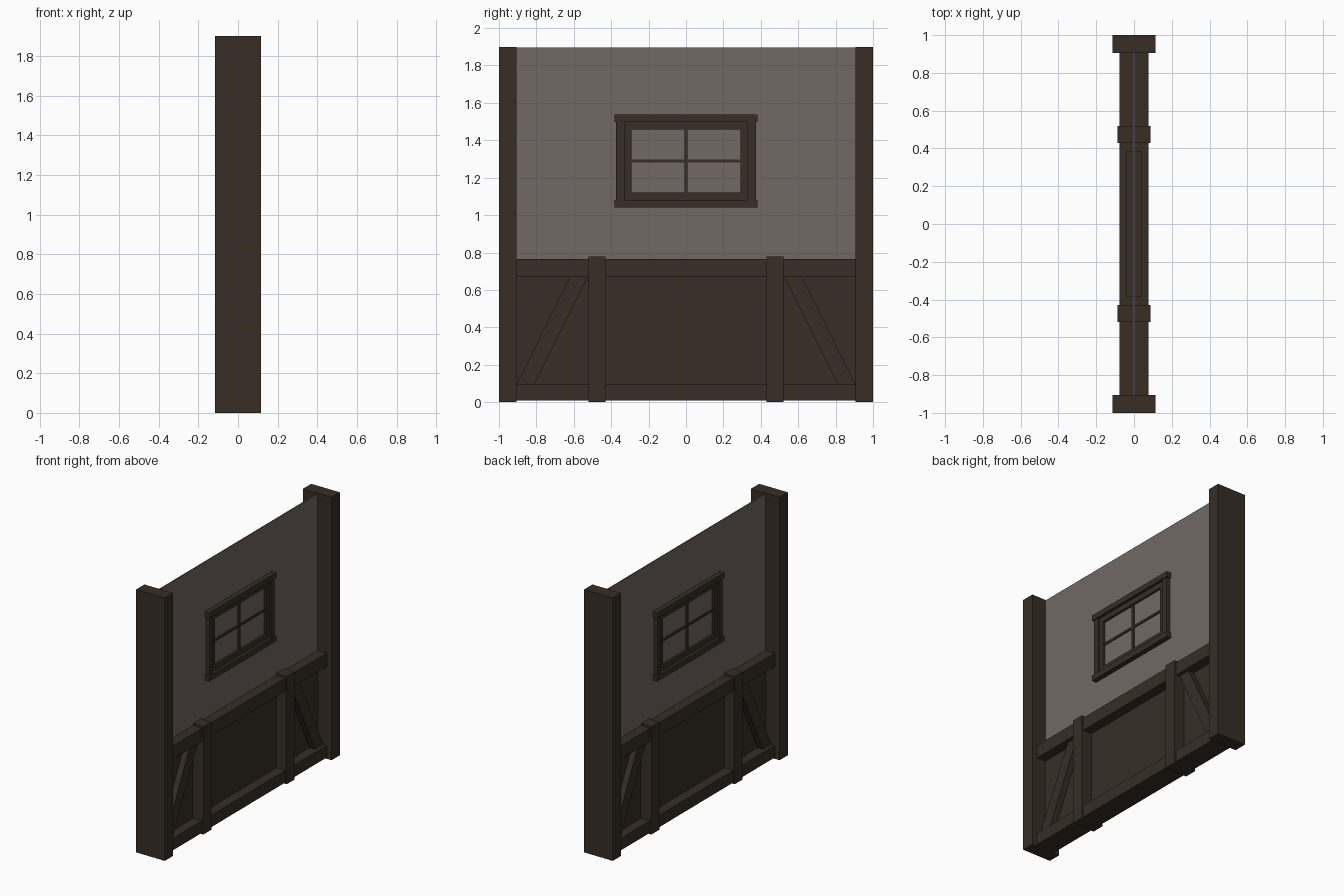
import bpy, bmesh

if "Cube" in bpy.data.objects:
    bpy.data.objects.remove(bpy.data.objects["Cube"])


def material(name, rgb):
    m = bpy.data.materials.new(name)
    m.diffuse_color = (*rgb, 1)
    m.use_nodes = True
    m.node_tree.nodes["Principled BSDF"].inputs["Base Color"].default_value = m.diffuse_color
    return m


WOOD = material("dark_wood", (0.038, 0.027, 0.018))
PLASTER = material("grey_plaster", (0.165, 0.139, 0.127))


def prism(name, outline, half_x, mat=WOOD):
    """Extrude a (y, z) outline symmetrically through the wall along x."""
    bm = bmesh.new()
    face = bm.faces.new([bm.verts.new((-half_x, y, z)) for y, z in outline])
    ext = bmesh.ops.extrude_face_region(bm, geom=[face])
    for v in ext["geom"]:
        if isinstance(v, bmesh.types.BMVert):
            v.co.x = half_x
    bmesh.ops.recalc_face_normals(bm, faces=bm.faces)
    me = bpy.data.meshes.new(name)
    bm.to_mesh(me)
    bm.free()
    me.materials.append(mat)
    ob = bpy.data.objects.new(name, me)
    bpy.context.collection.objects.link(ob)
    return ob


def beam(name, y0, y1, z0, z1, half_x, mat=WOOD):
    return prism(name, [(y0, z0), (y1, z0), (y1, z1), (y0, z1)], half_x, mat)


# Plaster sheet and lower wood panel
beam("plaster_wall", -0.95, 0.95, 0.70, 1.895, 0.004, PLASTER)
beam("lower_panel", -0.93, 0.93, 0.02, 0.74, 0.006)

# Horizontal rails
beam("bottom_rail", -0.91, 0.91, 0.01, 0.097, 0.077)
beam("top_rail", -0.91, 0.91, 0.67, 0.765, 0.077)

# Window lintel, sill and glazing bars
beam("window_lintel", -0.383, 0.383, 1.497, 1.537, 0.04)
beam("window_sill", -0.383, 0.383, 1.04, 1.08, 0.04)
beam("inner_frame_top", -0.33, 0.33, 1.457, 1.497, 0.02)
beam("inner_frame_bottom", -0.33, 0.33, 1.08, 1.12, 0.02)
beam("glazing_bar_vertical", -0.009, 0.009, 1.12, 1.457, 0.013)
beam("glazing_bar_horizontal", -0.292, 0.292, 1.282, 1.298, 0.012)

# Parts repeated on both ends
for side, s in (("left", -1), ("right", 1)):
    beam("corner_post_" + side, s * 0.905, s * 1.0, 0, 1.9, 0.115)
    beam("short_post_" + side, s * 0.43, s * 0.52, 0, 0.78, 0.088)
    prism("diagonal_brace_" + side,
          [(s * 0.905, 0.097), (s * 0.81, 0.097), (s * 0.525, 0.67), (s * 0.62, 0.67)], 0.05)
    beam("window_jamb_" + side, s * 0.33, s * 0.373, 1.08, 1.497, 0.032)
    beam("inner_frame_side_" + side, s * 0.292, s * 0.33, 1.12, 1.457, 0.02)
